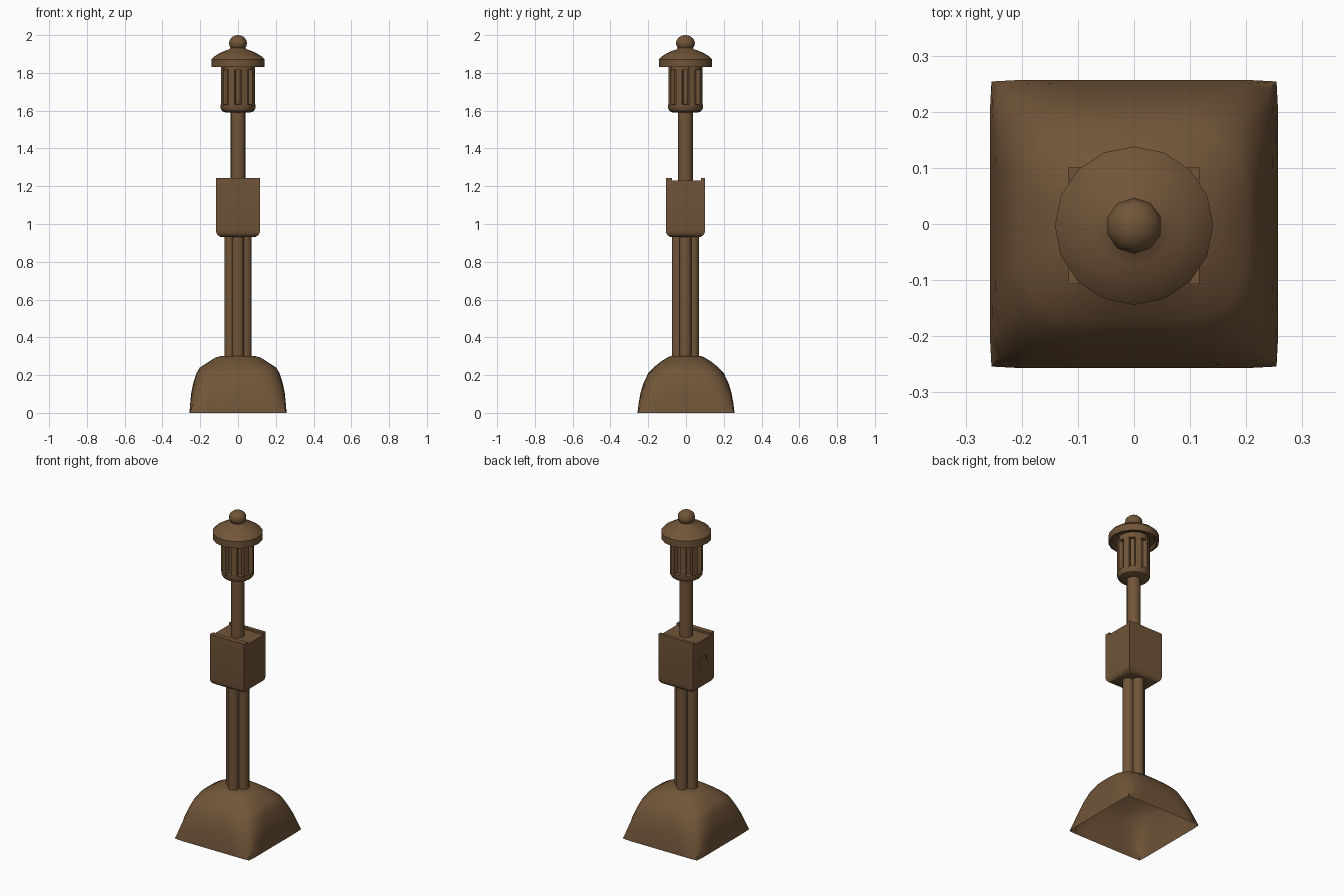
import bpy, bmesh, math
from mathutils import Matrix

cube = bpy.data.objects.get("Cube")
if cube:
    bpy.data.objects.remove(cube, do_unlink=True)

bronze = bpy.data.materials.new("brown_bronze")
bronze.use_nodes = True
colour = (0.165, 0.09, 0.04, 1)
bronze.diffuse_color = colour
bronze.node_tree.nodes["Principled BSDF"].inputs["Base Color"].default_value = colour
AXIS_Y = -.003  # the post stands a hair forward of the foot's centre


def finish(bm, name, angle=35):
    bmesh.ops.recalc_face_normals(bm, faces=bm.faces)
    mesh = bpy.data.meshes.new(name)
    bm.to_mesh(mesh)
    bm.free()
    obj = bpy.data.objects.new(name, mesh)
    bpy.context.collection.objects.link(obj)
    mesh.materials.append(bronze)
    bpy.ops.object.select_all(action='DESELECT')
    obj.select_set(True)
    bpy.context.view_layer.objects.active = obj
    bpy.ops.object.shade_smooth_by_angle(angle=math.radians(angle))
    return obj


def loft(name, rings, angle=35, open_bottom=False):
    """Skin closed rings of points and cap the ends."""
    bm = bmesh.new()
    loops = [[bm.verts.new(p) for p in ring] for ring in rings]
    n = len(loops[0])
    for a, b in zip(loops, loops[1:]):
        for i in range(n):
            j = (i + 1) % n
            bm.faces.new((a[i], a[j], b[j], b[i]))
    if not open_bottom:
        bm.faces.new(loops[0][::-1])
    bm.faces.new(loops[-1])
    return finish(bm, name, angle)


def polar_ring(radius, z, n, y=AXIS_Y):
    """Ring whose radius is a function of the angle."""
    angles = [2 * math.pi * i / n for i in range(n)]
    return [(radius(a) * math.cos(a), y + radius(a) * math.sin(a), z) for a in angles]


def turned(name, profile, n, angle=35):
    return loft(name, [polar_ring(lambda a: r, z, n) for r, z in profile], angle)


def soft_square(hx, hy, z, power, n=48):
    """Ring between a circle (power 2) and a square (high power)."""
    ring = []
    for i in range(n):
        a = 2 * math.pi * i / n
        c, s = math.cos(a), math.sin(a)
        k = (abs(c) ** power + abs(s) ** power) ** (-1 / power)
        ring.append((hx * k * c, hy * k * s, z))
    return ring


def box(bm, x, y, z):
    """Add a box from three (low, high) ranges."""
    size = [b - a for a, b in (x, y, z)]
    mid = [(a + b) / 2 for a, b in (x, y, z)]
    mat = Matrix.Translation(mid) @ Matrix.Diagonal((*size, 1))
    return bmesh.ops.create_cube(bm, size=1, matrix=mat)["verts"]


# Hollow square foot that rounds over into a dome
foot = [(.257, .257, 0, 60), (.253, .251, .05, 12), (.247, .24, .11, 6.5),
        (.236, .224, .16, 4.8), (.22, .2, .21, 4), (.202, .172, .24, 3.4),
        (.155, .135, .27, 2.8), (.12, .1, .293, 2.3), (.09, .08, .301, 2)]
loft("foot", [soft_square(*f) for f in foot], 60, open_bottom=True)


# Lower column: a cluster of four round shafts
def four_lobes(a, centre=.04, radius=.032):
    off = (a + math.pi / 4) % (math.pi / 2) - math.pi / 4
    return centre * math.cos(off) + math.sqrt(radius ** 2 - (centre * math.sin(off)) ** 2)

loft("lower_column", [polar_ring(four_lobes, z, 64) for z in (.29, .94)])

# Middle block with a rounded underside
bm = bmesh.new()
box(bm, (-.117, .117), (-.107, .101), (.93, 1.23))
low = [e for e in bm.edges if all(v.co.z < 1 for v in e.verts)]
bmesh.ops.bevel(bm, geom=low, offset=.035, segments=4, profile=.5, affect='EDGES')
block = finish(bm, "middle_block")

# Round shallow recess on one side of the block
bm = bmesh.new()
bmesh.ops.create_cone(bm, cap_ends=True, segments=20, radius1=.04, radius2=.04, depth=.03,
                      matrix=Matrix.Translation((-.124, AXIS_Y, 1.09)) @ Matrix.Rotation(math.pi / 2, 4, 'Y'))
cutter = finish(bm, "recess_cutter")
cutter.hide_render = True
cut = block.modifiers.new("recess", 'BOOLEAN')
cut.operation = 'DIFFERENCE'
cut.object = cutter
cut.solver = 'EXACT'
bpy.context.view_layer.objects.active = block
bpy.ops.object.modifier_apply(modifier="recess")
bpy.data.objects.remove(cutter, do_unlink=True)

# Raised lips along the front and back of the block
bm = bmesh.new()
for y in ((-.107, -.075), (.08, .101)):
    box(bm, (-.117, .117), y, (1.225, 1.243))
finish(bm, "block_lips")

# Slim upper column
turned("upper_column", [(.039, 1.22), (.039, 1.6)], 16)

# Lantern: cup, recessed core, top band and eight posts
turned("lantern_cup", [(.066, 1.59), (.083, 1.597), (.092, 1.612), (.092, 1.632), (.07, 1.636)], 16)
turned("lantern_core", [(.072, 1.63), (.072, 1.84)], 16)
turned("lantern_band", [(.09, 1.815), (.09, 1.85)], 16)
bm = bmesh.new()
for k in range(8):
    post = box(bm, (.055, .091), (-.017, .017), (1.625, 1.84))
    bmesh.ops.rotate(bm, verts=post, cent=(0, 0, 0),
                     matrix=Matrix.Rotation(math.pi / 8 + k * math.pi / 4, 3, 'Z'))
bmesh.ops.translate(bm, verts=bm.verts, vec=(0, AXIS_Y, 0))
finish(bm, "lantern_posts")

# Overhanging cap and finial ball
turned("lantern_cap", [(.085, 1.848), (.118, 1.845), (.128, 1.83), (.141, 1.83), (.141, 1.872),
                       (.126, 1.887), (.1, 1.903), (.07, 1.917), (.046, 1.925), (.04, 1.932)], 16, 40)
bm = bmesh.new()
bmesh.ops.create_uvsphere(bm, u_segments=10, v_segments=10, radius=.05,
                          matrix=Matrix.Translation((0, AXIS_Y, 1.957)) @ Matrix.Diagonal((1, 1, .86, 1)))
finish(bm, "finial_ball", 60)
